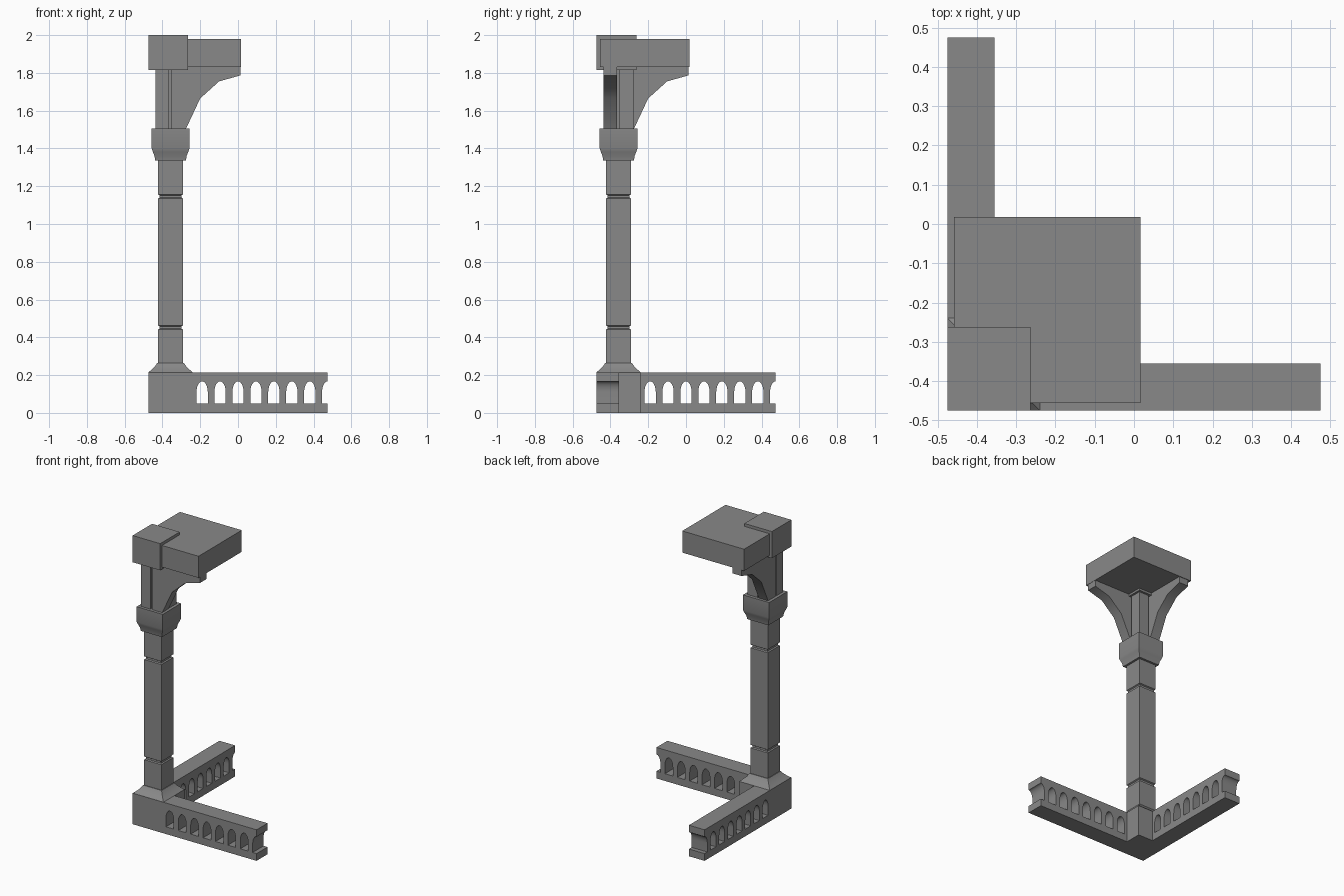
import bpy, bmesh, math

if "Cube" in bpy.data.objects:
    bpy.data.objects.remove(bpy.data.objects["Cube"], do_unlink=True)

# Single stone colour
stone = bpy.data.materials.new("stone_grey")
stone.use_nodes = True
colour = (0.25, 0.25, 0.25, 1)
stone.diffuse_color = colour
stone.node_tree.nodes["Principled BSDF"].inputs["Base Color"].default_value = colour

MID = -0.357    # column axis in x and y
EDGE = -0.475   # outer faces of the base


def finish(name, bm, smooth=True):
    bmesh.ops.remove_doubles(bm, verts=bm.verts, dist=1e-5)
    bmesh.ops.recalc_face_normals(bm, faces=bm.faces)
    mesh = bpy.data.meshes.new(name)
    bm.to_mesh(mesh)
    bm.free()
    mesh.materials.append(stone)
    obj = bpy.data.objects.new(name, mesh)
    bpy.context.collection.objects.link(obj)
    if smooth:
        bpy.ops.object.select_all(action='DESELECT')
        obj.select_set(True)
        bpy.context.view_layer.objects.active = obj
        bpy.ops.object.shade_smooth_by_angle(angle=math.radians(30))
    return obj


def box(name, x, y, z):
    bm = bmesh.new()
    bmesh.ops.create_cube(bm, size=1)
    for v in bm.verts:
        v.co = [r[0] + (c + 0.5) * (r[1] - r[0]) for c, r in zip(v.co, (x, y, z))]
    return finish(name, bm, False)


def square_stack(name, profile):
    """Square rings of (half width, height) joined into a moulded block."""
    bm = bmesh.new()
    rings = [[bm.verts.new((MID + h * sx, MID + h * sy, z))
              for sx, sy in ((-1, -1), (1, -1), (1, 1), (-1, 1))] for h, z in profile]
    for a, b in zip(rings, rings[1:]):
        for i in range(4):
            j = (i + 1) % 4
            bm.faces.new((a[i], a[j], b[j], b[i]))
    bm.faces.new(rings[0])
    bm.faces.new(rings[-1])
    return finish(name, bm)


def plate_pair(names, outlines, near, far):
    """Extruded outline with holes, built along x and again along y."""
    curve = bpy.data.curves.new("outline", 'CURVE')
    curve.dimensions = '2D'
    curve.fill_mode = 'BOTH'
    curve.extrude = (far - near) / 2
    for pts in outlines:
        spline = curve.splines.new('POLY')
        spline.points.add(len(pts) - 1)
        for p, (u, z) in zip(spline.points, pts):
            p.co = (u, z, 0, 1)
        spline.use_cyclic_u = True
    temp = bpy.data.objects.new("outline", curve)
    mesh = bpy.data.meshes.new_from_object(temp)
    for swap, name in enumerate(names):
        bm = bmesh.new()
        bm.from_mesh(mesh)
        for v in bm.verts:
            u, z, d = v.co
            d += (near + far) / 2
            v.co = (d, u, z) if swap else (u, d, z)
        finish(name, bm)
    bpy.data.objects.remove(temp)
    bpy.data.curves.remove(curve)
    bpy.data.meshes.remove(mesh)


# Balustrades with arched openings and a half arch at the free end
SILL, SPRING, CROWN, HALF = 0.05, 0.11, 0.167, 0.03


def arch(centre, start=0):
    """Arch outline from the right foot over to the left foot."""
    steps = 12
    curve = [(centre + HALF * math.cos(math.pi * i / steps),
              SPRING + (CROWN - SPRING) * math.sin(math.pi * i / steps))
             for i in range(start, steps + 1)]
    return curve + [(centre - HALF, SILL)]


end, start, height = 0.475, -0.24, 0.215
outer = [(start, 0), (start, height), (end, height)] + arch(end, 6) + [(end, SILL), (end, 0)]
holes = [[(c * 0.095 + HALF, SILL)] + arch(c * 0.095) for c in range(-2, 5)]
plate_pair(("front_balustrade", "side_balustrade"), [outer] + holes, EDGE, -0.355)

# Corner base and column
box("base_block", (EDGE, start), (EDGE, start), (0, height))
square_stack("base_moulding", [(0.1175, height), (0.105, 0.225), (0.084, 0.245), (0.07, 0.265)])
shaft = [(0.066, 0.26)]
for z in (0.452, 1.146):
    shaft += [(0.066, z - 0.011), (0.058, z - 0.006), (0.058, z + 0.006), (0.066, z + 0.011)]
square_stack("column_shaft", shaft + [(0.066, 1.34)])
square_stack("capital", [(0.081, 1.335), (0.085, 1.36), (0.094, 1.382), (0.1, 1.4), (0.1, 1.505)])

# Upper post: grooved core with corner pieces
outer_span, inner_span, post_z = (-0.437, -0.365), (-0.355, -0.278), (1.5, 1.82)
core = (-0.425, -0.292)
box("post_core", core, core, post_z)
box("post_outer_corner", outer_span, outer_span, post_z)
box("post_inner_corner", inner_span, inner_span, post_z)

# Curved brackets carrying the roof slab
bracket = [(-0.355, 1.505), (-0.275, 1.505), (-0.2, 1.665), (-0.1, 1.755),
           (0.014, 1.787), (0.014, 1.83), (-0.355, 1.83)]
plate_pair(("front_bracket", "side_bracket"), [bracket], *outer_span)

# Roof slab and raised corner cap
box("roof_slab", (-0.458, 0.016), (-0.455, 0.018), (1.83, 1.98))
box("corner_cap", (EDGE, -0.264), (EDGE, -0.262), (1.815, 2.0))
